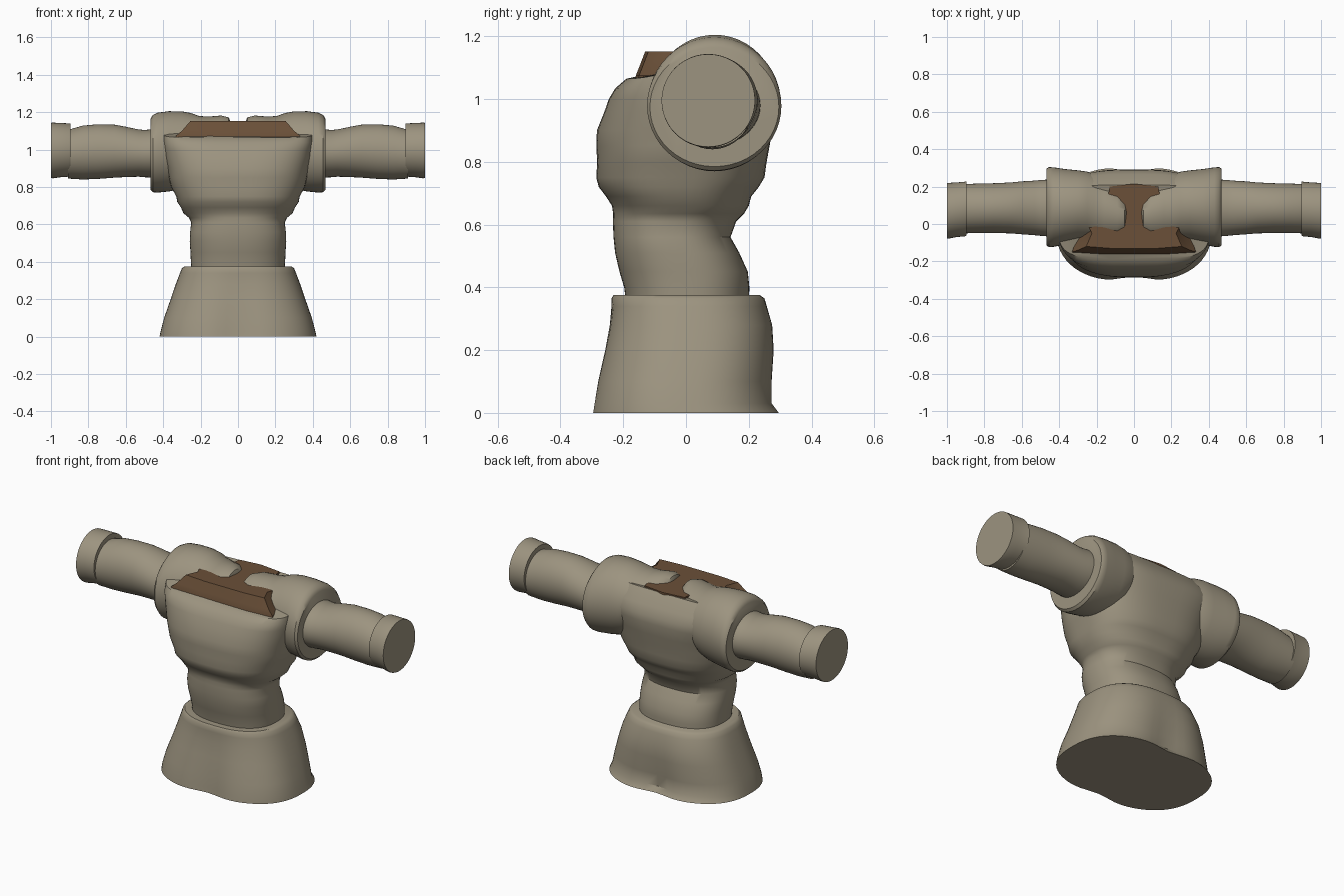
import bpy, math


def material(name, rgb):
    m = bpy.data.materials.new(name)
    m.diffuse_color = (*rgb, 1)
    return m


TAN = material("tan cloth", (0.335, 0.295, 0.215))
BROWN = material("brown lining", (0.145, 0.08, 0.04))


def power(v, n):
    return math.copysign(abs(v) ** (2 / n), v)


def loft(name, rings, mat, angle=38):
    """Skin closed rings of equal length and cap both ends."""
    n = len(rings[0])
    verts = [p for r in rings for p in r]
    faces = [(i * n + j, i * n + (j + 1) % n, (i + 1) * n + (j + 1) % n, (i + 1) * n + j)
             for i in range(len(rings) - 1) for j in range(n)]
    faces += [tuple(reversed(range(n))), tuple(range(len(verts) - n, len(verts)))]
    me = bpy.data.meshes.new(name)
    me.from_pydata(verts, [], faces)
    me.materials.append(mat)
    ob = bpy.data.objects.new(name, me)
    bpy.context.collection.objects.link(ob)
    bpy.ops.object.select_all(action='DESELECT')
    ob.select_set(True)
    bpy.context.view_layer.objects.active = ob
    bpy.ops.object.mode_set(mode='EDIT')
    bpy.ops.mesh.select_all(action='SELECT')
    bpy.ops.mesh.normals_make_consistent(inside=False)
    bpy.ops.object.mode_set(mode='OBJECT')
    bpy.ops.object.shade_smooth_by_angle(angle=math.radians(angle))
    return ob


def body_ring(z_front, z_back, half, y0, y1, n, dent=0.0, count=64):
    """Upright ring; its height may rise from front to back."""
    pts = []
    for k in range(count):
        a = 2 * math.pi * k / count
        x, s = half * power(math.cos(a), n), power(math.sin(a), n)
        t = (s + 1) / 2
        t = t * t * (3 - 2 * t)
        s *= 1 - dent * math.exp(-(x / 0.11) ** 2)
        pts.append((x, (y0 + y1) / 2 + s * (y1 - y0) / 2, z_front + (z_back - z_front) * t))
    return pts


def arm_ring(side, x, y0, y1, z0, z1, count=48):
    """Ring across the arm direction."""
    return [(side * x, (y0 + y1) / 2 + math.cos(a) * (y1 - y0) / 2,
             (z0 + z1) / 2 + math.sin(a) * (z1 - z0) / 2)
            for a in (2 * math.pi * k / count for k in range(count))]


# Flared skirt: z, half width, front y, back y, dent
skirt = [(0, .42, -.31, .31, .09), (.03, .413, -.305, .287, .09), (.1, .395, -.292, .285, .07),
         (.2, .36, -.268, .29, .05), (.28, .333, -.25, .282, .03), (.34, .31, -.24, .26, .01),
         (.365, .3, -.238, .25, 0), (.376, .285, -.23, .235, 0)]
loft("skirt", [body_ring(z, z, h, a, b, 2.5, d) for z, h, a, b, d in skirt], TAN)

# Folded torso: front z, back z, half width, front y, back y, squareness
torso = [(.34, .34, .25, -.19, .20, 2.4), (.40, .40, .252, -.197, .202, 2.4),
         (.45, .45, .254, -.212, .197, 2.4), (.51, .51, .258, -.226, .17, 2.4),
         (.56, .56, .256, -.231, .142, 2.4), (.61, .61, .25, -.233, .16, 2.4),
         (.635, .635, .262, -.232, .185, 2.4), (.66, .66, .292, -.236, .2, 2.5),
         (.69, .69, .305, -.255, .208, 2.5), (.72, .72, .325, -.278, .232, 2.6),
         (.75, .75, .33, -.286, .25, 2.6), (.80, .80, .358, -.283, .257, 2.7),
         (.85, .86, .37, -.286, .268, 2.7), (.90, .92, .38, -.284, .28, 2.8),
         (.96, .99, .398, -.26, .292, 3), (1.0, 1.03, .402, -.246, .288, 3.3),
         (1.035, 1.08, .405, -.225, .265, 3.7), (1.065, 1.145, .405, -.19, .21, 4)]
loft("torso", [body_ring(*r) for r in torso], TAN)


# Neck lining: a wide front block with a narrow strip running to the back
def lining_ring(z, w, front):
    half = [(0, front), (w * .5, front), (w, front + .01), (w - .03, -.05), (.25, .0),
            (.2, .06), (.14, .14), (.13, .2), (0, .215)]
    right = [(x, y, z) for x, y in half]
    return right + [(-x, y, z) for x, y, z in right[-2:0:-1]]


loft("neck_lining", [lining_ring(1.03, .34, -.165), lining_ring(1.075, .33, -.16),
                     lining_ring(1.10, .30, -.15), lining_ring(1.152, .255, -.13)], BROWN, 25)

# Shoulders, sleeves and cuffs: x, front y, back y, bottom z, top z
shoulder = [(.04, .0, .12, 1.0, 1.15), (.05, -.06, .15, .95, 1.172), (.09, -.09, .2, .92, 1.182),
            (.16, -.098, .245, .87, 1.176), (.21, -.095, .265, .84, 1.18), (.25, -.09, .28, .81, 1.195),
            (.3, -.095, .287, .79, 1.204), (.37, -.11, .294, .776, 1.205), (.43, -.122, .303, .77, 1.197),
            (.455, -.124, .304, .772, 1.185), (.468, -.115, .296, .785, 1.165)]
sleeve = [(.42, -.07, .24, .85, 1.11), (.5, -.063, .235, .852, 1.105), (.53, -.06, .232, .855, 1.107),
          (.6, -.055, .228, .853, 1.122), (.66, -.05, .222, .85, 1.133), (.75, -.048, .218, .843, 1.135),
          (.83, -.048, .216, .84, 1.128), (.91, -.05, .214, .845, 1.105)]
cuff = [(.895, -.062, .228, .858, 1.138), (.905, -.066, .226, .855, 1.14),
        (.95, -.07, .222, .852, 1.142), (.99, -.078, .22, .846, 1.144), (1.0, -.078, .22, .848, 1.143)]
for side, label in ((1, "right"), (-1, "left")):
    for part, rows in (("shoulder", shoulder), ("sleeve", sleeve), ("cuff", cuff)):
        loft(f"{label}_{part}", [arm_ring(side, *r) for r in rows], TAN)
